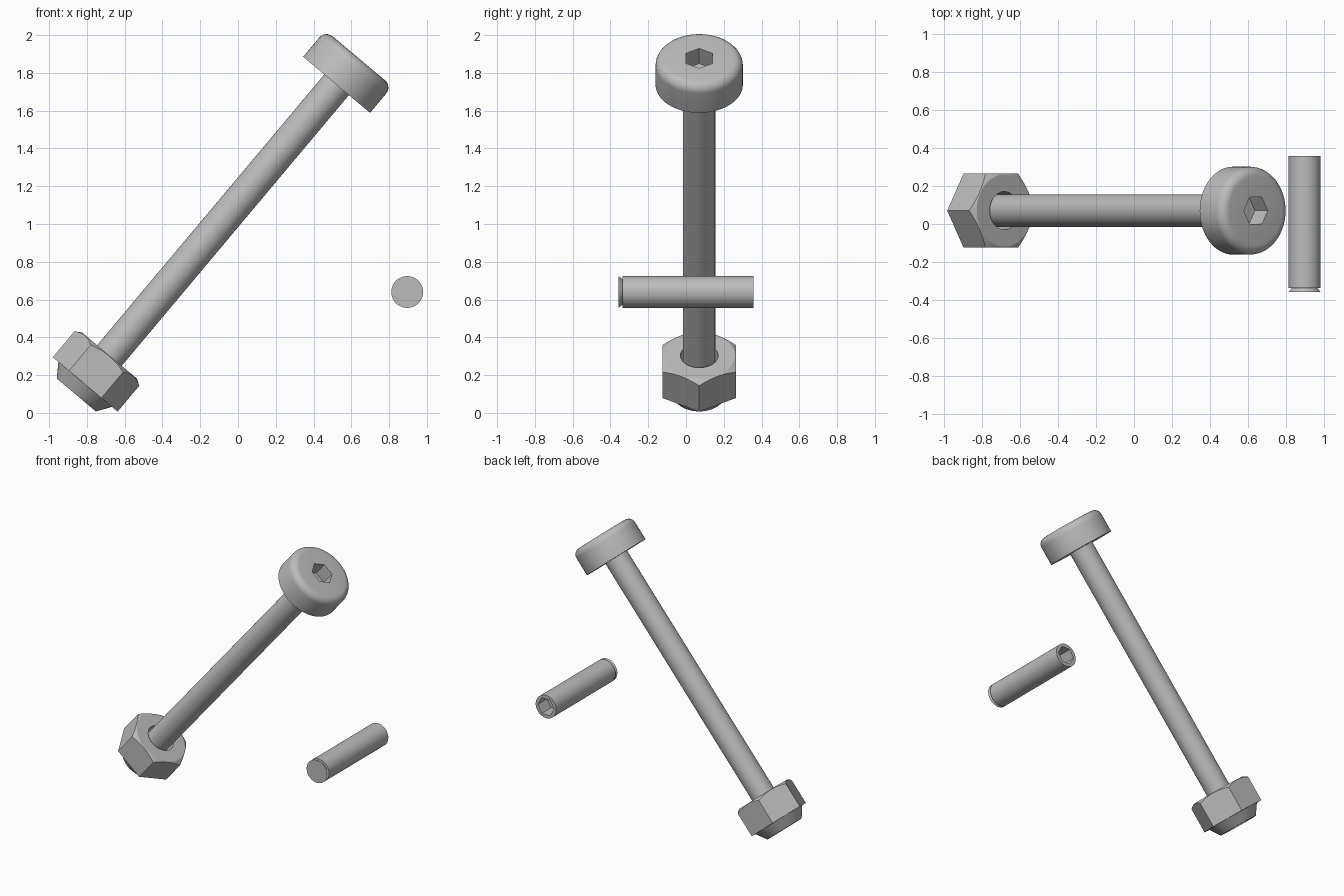
import bpy, bmesh
from math import radians, sin, cos, tau
from mathutils import Matrix, Vector

cube = bpy.data.objects.get("Cube")
if cube:
    bpy.data.objects.remove(cube)

# One steel colour for everything
steel = bpy.data.materials.new("grey steel")
steel.use_nodes = True
steel.diffuse_color = (0.5, 0.5, 0.5, 1)
steel.node_tree.nodes["Principled BSDF"].inputs["Base Color"].default_value = (0.5, 0.5, 0.5, 1)


def lathe(name, profile, frame, sides=64):
    """Revolve (radius, height) points about the local z axis."""
    bm = bmesh.new()
    verts = [bm.verts.new((r, 0, h)) for r, h in profile]
    edges = [bm.edges.new(pair) for pair in zip(verts, verts[1:])]
    bmesh.ops.spin(bm, geom=verts + edges, cent=(0, 0, 0), axis=(0, 0, 1),
                   angle=tau, steps=sides)
    bmesh.ops.remove_doubles(bm, verts=bm.verts, dist=0.0002)
    bmesh.ops.recalc_face_normals(bm, faces=bm.faces)
    mesh = bpy.data.meshes.new(name)
    bm.to_mesh(mesh)
    bm.free()
    mesh.materials.append(steel)
    obj = bpy.data.objects.new(name, mesh)
    bpy.context.collection.objects.link(obj)
    obj.matrix_world = frame
    return obj


def prism(name, radius, low, high, frame, sides=6):
    return lathe(name, [(0, low), (radius, low), (radius, high), (0, high)], frame, sides)


def combine(obj, other, operation):
    """Apply a boolean and drop the helper."""
    other.hide_render = True
    mod = obj.modifiers.new("cut", 'BOOLEAN')
    mod.object, mod.operation, mod.solver = other, operation, 'EXACT'
    bpy.context.view_layer.update()
    bpy.context.view_layer.objects.active = obj
    bpy.ops.object.modifier_apply(modifier=mod.name)
    bpy.data.objects.remove(other)


# Tilted frame with its origin under the bolt head
bolt_frame = Matrix.Translation((0.522, 0.07, 1.737)) @ Matrix.Rotation(radians(40), 4, 'Y')

# Bolt: shank and round-edged head with a hex socket
R, H, fillet = 0.231, 0.183, 0.05
arc = [(R - fillet + fillet * cos(radians(a)), H - fillet + fillet * sin(radians(a)))
       for a in range(0, 91, 15)]
bolt = lathe("bolt", [(0, -2.13), (0.085, -2.13), (0.085, 0), (R, 0)] + arc + [(0, H)],
             bolt_frame)
combine(bolt, prism("socket_cutter", 0.082, H - 0.105, H + 0.05, bolt_frame), 'DIFFERENCE')

# Nut: hex prism, conical chamfer on the upper side, clearance hole
nut_frame = bolt_frame @ Matrix.Translation((0, 0, -2.071))
nut = prism("nut", 0.224, 0, 0.2, nut_frame)
chamfer = lathe("chamfer_cutter", [(0, -0.05), (0.272, -0.05), (0.272, 0.15),
                                   (0.173, 0.21), (0, 0.21)], nut_frame)
combine(nut, chamfer, 'INTERSECT')
combine(nut, prism("hole_cutter", 0.1, -0.1, 0.3, nut_frame, 64), 'DIFFERENCE')

# Tapered collar under the nut
collar = lathe("nut_collar", [(0.1, 0), (0.1, -0.073), (0.135, -0.073), (0.185, 0), (0.1, 0)],
               nut_frame)

# Loose pin: flared tip at the front, hex socket at the back
pin_frame = Matrix.Translation((0.896, 0, 0.64)) @ Matrix.Rotation(radians(-90), 4, 'X')
pin = lathe("pin", [(0, -0.357), (0.084, -0.357), (0.066, -0.335), (0.084, -0.335),
                    (0.084, 0.358), (0, 0.358)], pin_frame)
combine(pin, prism("pin_socket_cutter", 0.066, 0.25, 0.4, pin_frame), 'DIFFERENCE')

# Smooth shading with sharp creases
bpy.ops.object.select_all(action='DESELECT')
for obj in (bolt, nut, collar, pin):
    obj.select_set(True)
bpy.context.view_layer.objects.active = bolt
bpy.ops.object.shade_smooth_by_angle(angle=radians(25))
